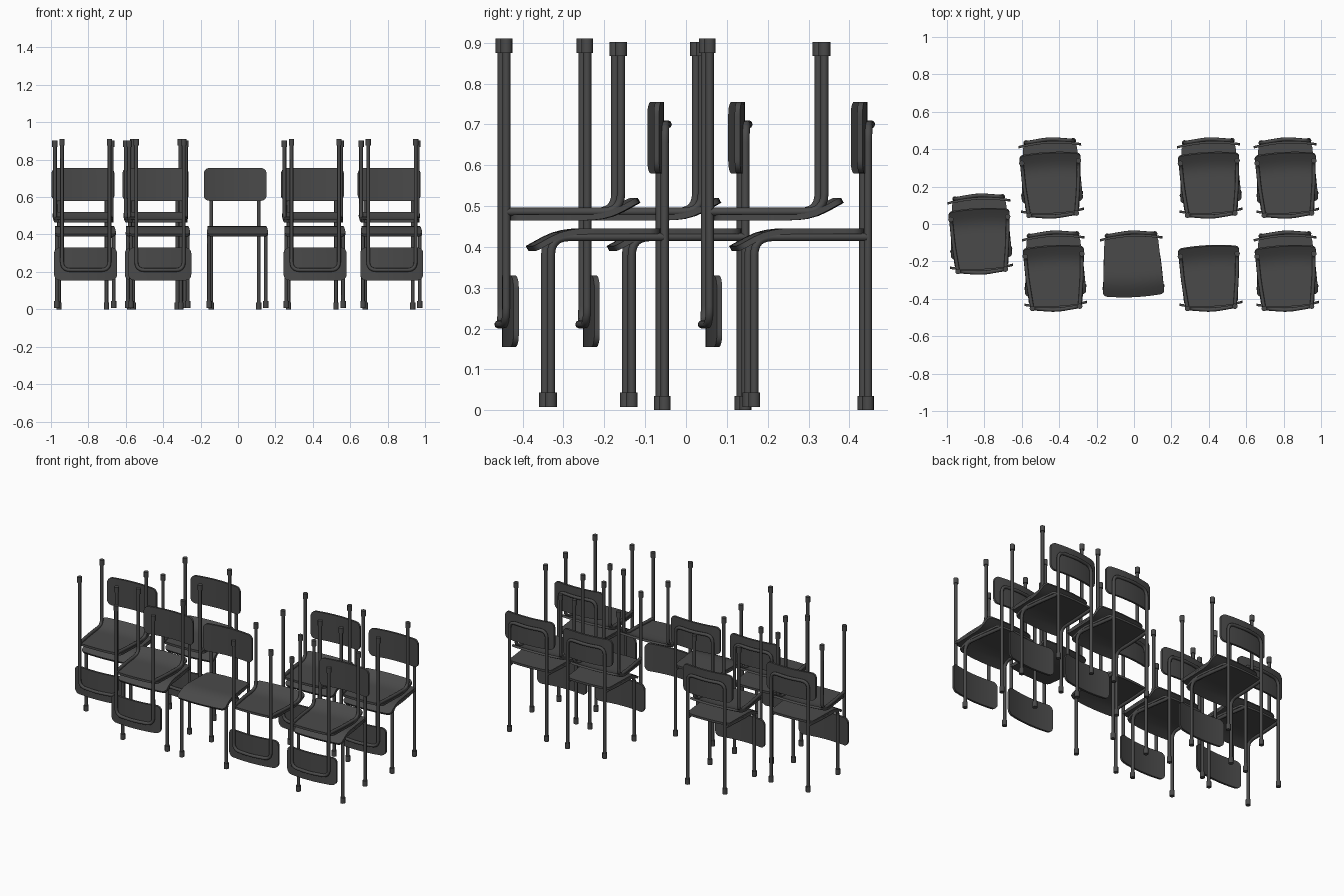
import bpy, bmesh, math
from mathutils import Matrix, Vector

cube = bpy.data.objects.get("Cube")
if cube:
    bpy.data.objects.remove(cube, do_unlink=True)

STACK_HEIGHT = 0.91
REAR_Y, FRONT_Y = 0.17, -0.11      # leg positions within a chair
REAR_X, FRONT_X = 0.127, 0.152
TUBE = 0.01

charcoal = bpy.data.materials.new("charcoal")
charcoal.use_nodes = True
charcoal.diffuse_color = (0.068, 0.068, 0.068, 1)
charcoal.node_tree.nodes["Principled BSDF"].inputs["Base Color"].default_value = charcoal.diffuse_color


def fillet(points, radius, steps=6):
    """Round the inner corners of a path."""
    pts = [Vector(p) for p in points]
    out = [pts[0]]
    for a, b, c in zip(pts, pts[1:], pts[2:]):
        start = b + (a - b).normalized() * radius
        end = b + (c - b).normalized() * radius
        for i in range(steps + 1):
            t = i / steps
            out.append(start * (1 - t) ** 2 + b * 2 * t * (1 - t) + end * t * t)
    return out + [pts[-1]]


def tubes(name, paths):
    curve = bpy.data.curves.new(name, "CURVE")
    curve.dimensions = "3D"
    curve.bevel_depth = TUBE
    curve.bevel_resolution = 2
    curve.use_fill_caps = True
    for path in paths:
        spline = curve.splines.new("POLY")
        spline.points.add(len(path) - 1)
        for point, co in zip(spline.points, path):
            point.co = (*co, 1)
        spline.use_smooth = True
    curve.materials.append(charcoal)
    return name, curve


def panel(name, length, corner, half_width, place, thickness):
    """Thin sheet with rounded corners; place(x, distance) bends it."""
    fine = [corner * (1 - math.cos(i * math.pi / 12)) for i in range(7)]
    inner = [corner + (length - 2 * corner) * i / 12 for i in range(1, 12)]
    rows = fine + inner + [length - d for d in reversed(fine)]
    columns = 16
    bm = bmesh.new()
    layers = []
    for side in (-0.5, 0.5):
        grid = []
        for d in rows:
            edge = min(d, length - d)
            gap = max(corner - edge, 0)
            w = half_width(d / length) - corner + math.sqrt(max(corner ** 2 - gap ** 2, 0))
            line = []
            for i in range(columns + 1):
                x = w * (2 * i / columns - 1)
                pos, normal = place(x, d)
                line.append(bm.verts.new(pos + normal * thickness * side))
            grid.append(line)
        for a, b in zip(grid, grid[1:]):
            for i in range(columns):
                bm.faces.new((a[i], a[i + 1], b[i + 1], b[i]))
        layers.append(grid)

    # Close the rim between the two layers
    def outline(g):
        return (g[0] + [r[-1] for r in g[1:-1]] + g[-1][::-1]
                + [r[0] for r in g[-2:0:-1]])
    low, high = outline(layers[0]), outline(layers[1])
    for i in range(len(low)):
        j = (i + 1) % len(low)
        bm.faces.new((low[i], low[j], high[j], high[i]))
    bmesh.ops.recalc_face_normals(bm, faces=bm.faces)
    return finish(name, bm)


def finish(name, bm):
    mesh = bpy.data.meshes.new(name)
    bm.to_mesh(mesh)
    bm.free()
    mesh.materials.append(charcoal)
    mesh.shade_smooth()
    mesh.set_sharp_from_angle(angle=math.radians(35))
    return name, mesh


# Seat with a rolled-down front edge and slightly bowed ends
profile = fillet([(0, -0.16, 0.396), (0, -0.085, 0.438), (0, 0.165, 0.438)], 0.045)
SEAT_LENGTH = sum((b - a).length for a, b in zip(profile, profile[1:]))


def seat_place(x, d):
    for a, b in zip(profile, profile[1:]):
        step = (b - a).length
        if d <= step + 1e-6:
            break
        d -= step
    direction = (b - a).normalized()
    pos = a + direction * d
    bow = 0.012 * (x / 0.165) ** 2
    pos.x = x
    pos.y += bow if pos.y < 0 else -bow * pos.y / 0.165
    return pos, Vector((0, -direction.z, direction.y))


# Backrest curved around the sitter
def back_place(x, d):
    y = REAR_Y - 0.003 - 0.019 * (x / 0.168) ** 2
    return Vector((x, y, 0.58 + d)), Vector((0, 1, 0))


seat = panel("seat", SEAT_LENGTH, 0.022, lambda t: 0.165 - 0.022 * t, seat_place, 0.014)
backrest = panel("backrest", 0.175, 0.03, lambda t: 0.168, back_place, 0.013)

# Front legs that bend back under the seat
front_frame = tubes("front_leg_frame", [fillet([
    (s * FRONT_X, FRONT_Y, 0.012), (s * FRONT_X, FRONT_Y, 0.424),
    (s * 0.145, 0.02, 0.424), (s * REAR_X, REAR_Y, 0.424)], 0.045) for s in (-1, 1)])

# Rear legs joined in one loop behind the backrest
rear_frame = tubes("rear_leg_loop", [fillet([
    (-REAR_X, REAR_Y, 0.005), (-REAR_X, REAR_Y, 0.70), (0, REAR_Y + 0.016, 0.70),
    (REAR_X, REAR_Y, 0.70), (REAR_X, REAR_Y, 0.005)], 0.045)])

# Feet
bm = bmesh.new()
for s in (-1, 1):
    for x, y, z in ((FRONT_X, FRONT_Y, 0.008), (REAR_X, REAR_Y, 0)):
        bmesh.ops.create_cone(bm, cap_ends=True, segments=12, radius1=0.0145,
                              radius2=0.0145, depth=0.035,
                              matrix=Matrix.Translation((s * x, y, z + 0.0175)))
feet = finish("foot_caps", bm)

PARTS = (seat, backrest, front_frame, rear_frame, feet)


def chair(x, y, inverted):
    matrix = Matrix.Translation((x, y, STACK_HEIGHT if inverted else 0))
    matrix @= Matrix.Rotation(math.radians(2.7), 4, "Z")
    if inverted:
        matrix @= Matrix.Rotation(math.pi, 4, "X")
    for name, data in PARTS:
        obj = bpy.data.objects.new(("inverted_" if inverted else "upright_") + name, data)
        obj.matrix_world = matrix
        bpy.context.collection.objects.link(obj)


# Stacked pairs: an upright chair with an inverted one on top
for x, y in ((-0.425, -0.228), (0.815, -0.228), (-0.822, -0.03),
             (-0.443, 0.27), (0.405, 0.27), (0.815, 0.27)):
    chair(x, y, False)
    chair(x, y - 0.048, True)

# Single chairs
chair(-0.008, -0.228, False)
chair(0.405, -0.276, True)
